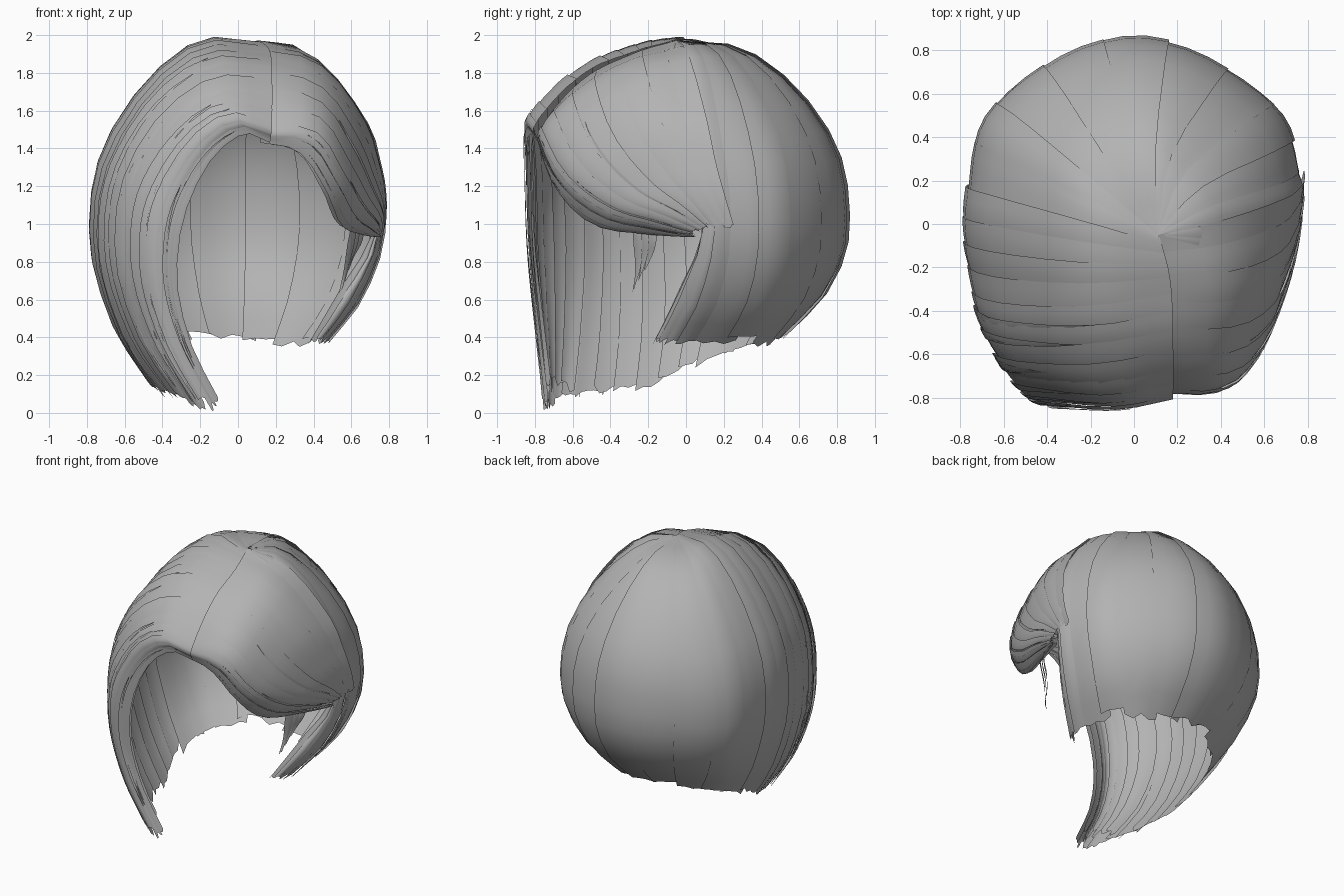
import bpy
import random
from mathutils import Vector

random.seed(4)
if "Cube" in bpy.data.objects:
    bpy.data.objects.remove(bpy.data.objects["Cube"])

hair = bpy.data.materials.new("grey hair")
hair.use_nodes = True
grey = (0.45, 0.45, 0.45, 1)
hair.diffuse_color = grey
hair.node_tree.nodes["Principled BSDF"].inputs["Base Color"].default_value = grey

CENTRE = Vector((0, 0, 1))
CROWN = (.11, -.05, 1.97)
FULLNESS = .58  # tangent strength that rounds the locks between guide points

# Guide locks, root to tip: long right side, from the face back to the ear
right = [
    [(.17, -.78, 1.43), (.01, -.84, 1.47), (-.2, -.85, 1.25), (-.32, -.83, .85), (-.27, -.78, .43), (-.08, -.73, .03)],
    [(.18, -.79, 1.54), (-.1, -.83, 1.57), (-.38, -.81, 1.27), (-.48, -.8, .88), (-.4, -.77, .43), (-.16, -.74, -.01)],
    [(.18, -.55, 1.79), (-.18, -.61, 1.77), (-.53, -.6, 1.43), (-.66, -.56, .95), (-.55, -.58, .45), (-.28, -.62, .03)],
    [(.17, -.28, 1.91), (-.23, -.32, 1.9), (-.61, -.3, 1.5), (-.755, -.25, 1), (-.65, -.24, .48), (-.4, -.28, .07)],
    [(.13, -.1, 1.96), (-.25, 0, 1.945), (-.64, .1, 1.53), (-.77, .14, 1.05), (-.69, .15, .6), (-.48, .08, .23)],
]
# Back of the head, all rooted at the crown
back_corner = [(-.22, .25, 1.9), (-.5, .5, 1.51), (-.61, .58, 1.05), (-.53, .53, .65), (-.34, .36, .35)]
back = [
    back_corner,
    [(.05, .35, 1.9), (.01, .73, 1.53), (0, .86, 1.1), (0, .78, .7), (0, .46, .35)],
    [(-x, y, z) for x, y, z in back_corner],
    [(.36, .07, 1.9), (.66, .16, 1.51), (.765, .22, 1.05), (.67, .17, .65), (.46, .02, .36)],
    [(.38, -.08, 1.86), (.68, .02, 1.45), (.755, .11, 1.02), (.64, .01, .65), (.42, -.14, .35)],
    [(.37, -.12, 1.83), (.66, -.02, 1.41), (.72, .09, 1), (.53, -.04, .64), (.35, -.19, .33)],
]
# Left fringe, swept from the parting to behind the ear
fringe = [
    [(.12, -.76, 1.43), (.32, -.76, 1.38), (.46, -.68, 1.18), (.54, -.49, 1), (.64, -.22, .95), (.74, .06, .93)],
    [(.12, -.76, 1.52), (.4, -.74, 1.49), (.55, -.62, 1.27), (.65, -.4, 1.1), (.72, -.15, 1.02), (.75, .08, .95)],
    [(.12, -.55, 1.76), (.42, -.55, 1.67), (.6, -.45, 1.42), (.7, -.25, 1.2), (.75, -.05, 1.08), (.76, .12, .97)],
    [(.12, -.28, 1.9), (.42, -.28, 1.82), (.64, -.2, 1.55), (.73, -.06, 1.3), (.765, .06, 1.13), (.765, .17, .97)],
    [CROWN, (.4, .02, 1.87), (.66, .11, 1.55), (.74, .16, 1.32), (.77, .21, 1.14), (.765, .26, .97)],
]
main_sheet = right + [[CROWN] + lock for lock in back]


def spline(points, f):
    """Point at fraction f of a smooth curve through the points."""
    p = [Vector(q) for q in points]
    p = [2 * p[0] - p[1]] + p + [2 * p[-1] - p[-2]]
    f = f * (len(p) - 3)
    i = max(0, min(int(f), len(p) - 4))
    s = f - i
    a, b, c, d = p[i:i + 4]
    blend = s * s * (3 - 2 * s)
    pull = (c - a) * s * (1 - s) ** 2 - (d - b) * s * s * (1 - s)
    return b.lerp(c, blend) + pull * FULLNESS


def surface(guides, u, t):
    return spline([spline(g, t) for g in guides], u)


def outward(guides, u, t):
    t = max(t, .06)
    e = .01
    du = surface(guides, u + e, t) - surface(guides, u - e, t)
    dt = surface(guides, u, t + e) - surface(guides, u, t - e)
    n = du.cross(dt).normalized()
    return n if n.dot(surface(guides, u, t) - CENTRE) > 0 else -n


def add_clump(verts, faces, guides, u0, u1, t0, t1, lift, tilt, ragged, taper=0, cols=4, rows=14):
    """Ribbon of hair across u0..u1 with one raised edge and an uneven tip."""
    start = len(verts)
    ends = [t1 - random.uniform(0, ragged) for _ in range(cols + 1)]
    for r in range(rows + 1):
        k = r / rows
        for c in range(cols + 1):
            w = c / cols
            half = (w - .5) * (1 - taper * (2 * k - 1) ** 2)
            u = min(max((u0 + u1) / 2 + (u1 - u0) * half, 0), 1)
            t = t0 + (ends[c] - t0) * k
            raise_by = (lift + tilt * w + .25 * tilt * (1 - (2 * w - 1) ** 2)) * min(1, .15 + 4 * t)
            verts.append(surface(guides, u, t) + outward(guides, u, t) * raise_by)
    n = cols + 1
    for r in range(rows):
        for c in range(cols):
            a = start + r * n + c
            faces.append((a, a + 1, a + n + 1, a + n))


def build(name, clumps):
    verts, faces = [], []
    for clump in clumps:
        add_clump(verts, faces, **clump)
    mesh = bpy.data.meshes.new(name)
    mesh.from_pydata(verts, [], faces)
    mesh.materials.append(hair)
    mesh.shade_smooth()
    obj = bpy.data.objects.new(name, mesh)
    bpy.context.collection.objects.link(obj)


def overlapping(guides, count, first, last, lift, tilt, ragged, t0=0):
    """Row of overlapping clumps from u = first to u = last."""
    step = (last - first) / count
    return [dict(guides=guides, u0=first + i * step - step * .2, u1=first + (i + 1) * step + step * .2,
                 t0=t0, t1=1 - random.uniform(0, ragged), lift=lift + random.uniform(-.003, .003),
                 tilt=tilt * random.uniform(.6, 1.2), ragged=ragged * .7) for i in range(count)]


def strays(guides, count, first, last, lift):
    """Thin locks, pointed at both ends, scattered over a sheet."""
    result = []
    for _ in range(count):
        u = random.uniform(first, last)
        result.append(dict(guides=guides, u0=u, u1=u + random.uniform(.008, .018), t0=random.uniform(.15, .45),
                           t1=random.uniform(.85, 1), lift=lift, tilt=.004, ragged=.02, taper=.95, cols=2))
    return result


build("right_long_hair", overlapping(main_sheet, 13, 0, .4, -.005, .013, .03))
build("back_hair", overlapping(main_sheet, 14, .4, 1, -.006, .014, .025))
build("left_fringe", overlapping(fringe, 9, 0, 1, .005, .013, .03))
# Inner layers give the face edges some thickness
build("right_inner_layer", overlapping(main_sheet, 7, .01, .2, -.035, .012, .06, .05))
build("fringe_inner_layer", overlapping(fringe, 4, .02, .4, -.03, .012, .06, .05))
build("right_loose_locks", strays(main_sheet, 16, .01, .25, .008))
build("fringe_loose_locks", strays(fringe, 8, .02, .7, .014))

# Wisps hanging in front of the ear
ear_wisp = [
    [(.6, -.3, 1.02), (.58, -.28, .9), (.56, -.27, .76), (.53, -.29, .62)],
    [(.66, -.13, 1.02), (.65, -.15, .92), (.6, -.18, .82), (.55, -.25, .68)],
]
build("ear_wisps", [
    dict(guides=ear_wisp, u0=u, u1=u + .4, t0=0, t1=1 - u * .3, lift=0, tilt=.012, ragged=.1, taper=.5)
    for u in (0, .3, .6)])
